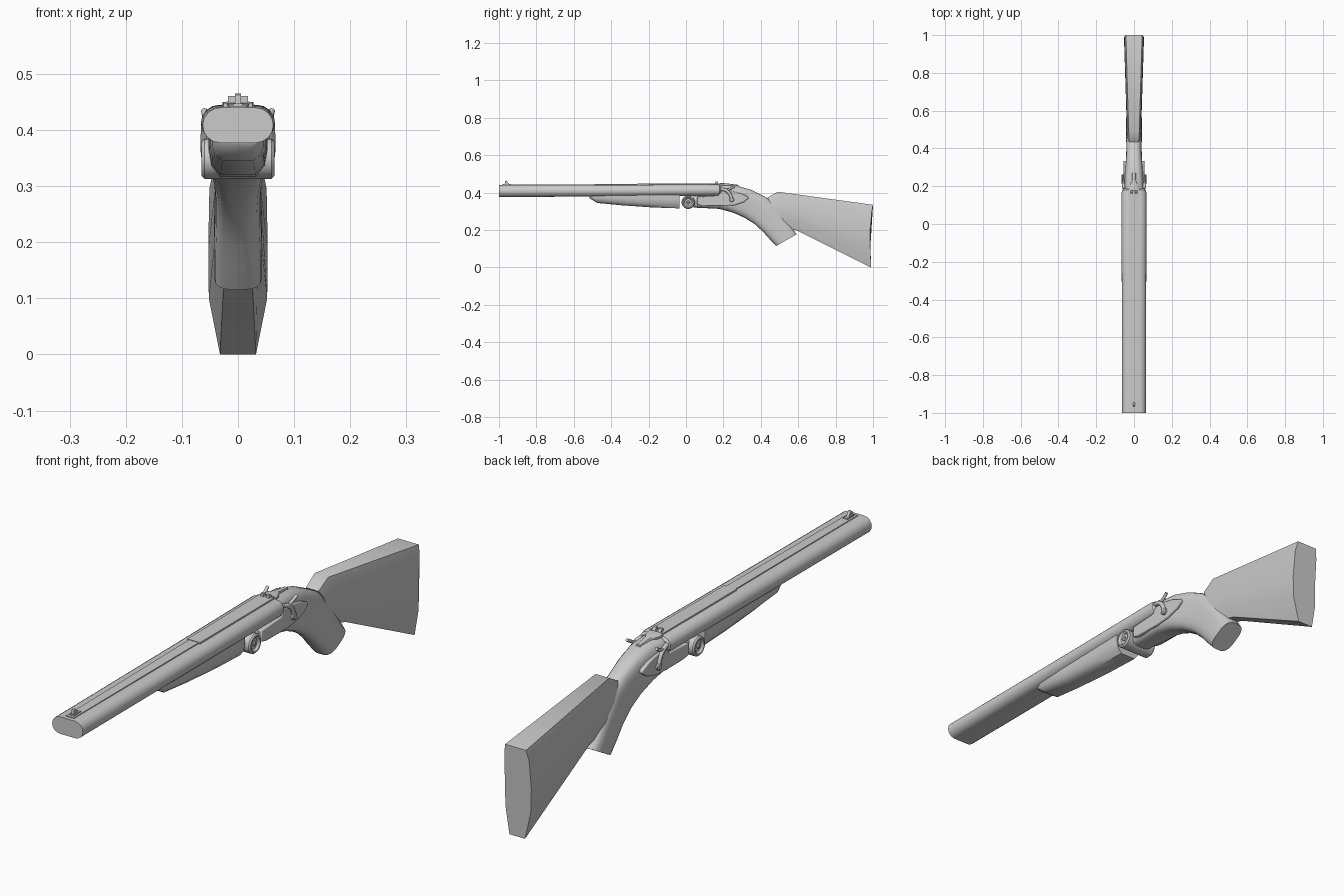
import bpy, bmesh, math

if "Cube" in bpy.data.objects:
    bpy.data.objects.remove(bpy.data.objects["Cube"])

def finish(name, bm, angle=35):
    bmesh.ops.recalc_face_normals(bm, faces=bm.faces)
    me = bpy.data.meshes.new(name)
    bm.to_mesh(me)
    bm.free()
    ob = bpy.data.objects.new(name, me)
    bpy.context.collection.objects.link(ob)
    bpy.ops.object.select_all(action='DESELECT')
    ob.select_set(True)
    bpy.context.view_layer.objects.active = ob
    bpy.ops.object.shade_smooth_by_angle(angle=math.radians(angle))
    return ob

def skin(name, rings, angle=35):
    """Bridge closed rings of points and cap both ends."""
    bm = bmesh.new()
    vs = [[bm.verts.new(p) for p in r] for r in rings]
    n = len(rings[0])
    for a, b in zip(vs, vs[1:]):
        for i in range(n):
            j = (i + 1) % n
            bm.faces.new((a[i], a[j], b[j], b[i]))
    bm.faces.new(vs[0])
    bm.faces.new(vs[-1])
    return finish(name, bm, angle)

def loft(name, section, stations, angle=35):
    """Stations: top y, top z, bottom y, bottom z, half width."""
    rings = []
    for ty, tz, by, bz, w in stations:
        rings.append([(u * w, (ty + by) / 2 + v * (ty - by) / 2,
                       (tz + bz) / 2 + v * (tz - bz) / 2) for u, v in section])
    return skin(name, rings, angle)

def superellipse(p, n):
    out = []
    for i in range(n):
        a = 2 * math.pi * (i + .5) / n
        c, s = math.cos(a), math.sin(a)
        out.append((math.copysign(abs(c) ** (2 / p), c), math.copysign(abs(s) ** (2 / p), s)))
    return out

def stadium(n):
    right = [(.5 + .5 * math.cos(a), math.sin(a))
             for a in [-math.pi / 2 + math.pi * i / n for i in range(n + 1)]]
    return right + [(-u, -v) for u, v in right]

def plate(name, outline, x0, x1, bevel=0.0):
    """Extrude a y,z outline between x0 and x1."""
    ob = skin(name, [[(x, y, z) for y, z in outline] for x in (x0, x1)])
    if bevel:
        m = ob.modifiers.new("bevel", 'BEVEL')
        m.width, m.segments = bevel, 2
    return ob

def mirror(ob):
    ob.modifiers.new("mirror", 'MIRROR')

def lathe_x(name, profile, y, z, n=24):
    rings = [[(x, y + r * math.cos(2 * math.pi * i / n), z + r * math.sin(2 * math.pi * i / n))
              for i in range(n)] for x, r in profile]
    return skin(name, rings)

# Joined double barrels
loft("barrels", stadium(8), [
    (-1, .44, -1, .377, .063), (-.25, .442, -.25, .38, .065), (.165, .445, .165, .382, .066),
    (.18, .442, .18, .385, .063), (.187, .434, .187, .392, .055)])

# Raised sighting ribs
box = [(1, 1), (-1, 1), (-1, -1), (1, -1)]
loft("front_rib", box, [(-.985, .443, -.985, .43, .016), (-.25, .446, -.25, .43, .02)])
loft("rear_rib", box, [(-.26, .448, -.26, .43, .026), (.172, .45, .172, .43, .028)])

# Sights
plate("front_sight", [(-.97, .44), (-.968, .462), (-.96, .465), (-.953, .455), (-.94, .44)], -.005, .005)
loft("front_sight_base", box, [(-.975, .447, -.975, .438, .009), (-.935, .447, -.935, .438, .009)])
for s in (-1, 1):
    plate("rear_sight_leaf", [(.158, .445), (.158, .461), (.168, .461), (.176, .445)], s * .005, s * .018)

# Wooden fore-end under the barrels
fore = [(1, 1), (1, .2), (.9, -.5), (.6, -1), (-.6, -1), (-.9, -.5), (-1, .2), (-1, 1)]
loft("fore_end", fore, [
    (-.52, .39, -.515, .37, .036), (-.49, .392, -.475, .345, .046), (-.35, .394, -.35, .333, .05),
    (-.18, .395, -.18, .321, .052), (-.035, .396, -.035, .316, .053)], 50)

# Hinge drum with recessed ends
half = [(.057, .008), (.057, .019), (.061, .023), (.065, .026), (.065, .031), (.06, .036), (.045, .036)]
lathe_x("hinge_drum", [(-x, r) for x, r in half] + [(x, r) for x, r in reversed(half)], .012, .349)
mirror(lathe_x("hinge_pin", [(.05, .009), (.06, .009), (.063, .005)], .012, .349, 12))

# Receiver flowing into the grip
loft("receiver_grip", superellipse(3.2, 20), [
    (.04, .386, .04, .32, .044), (.172, .39, .165, .314, .052), (.18, .441, .18, .312, .054),
    (.27, .438, .245, .295, .05), (.345, .417, .31, .267, .044), (.405, .388, .365, .233, .041),
    (.455, .36, .41, .192, .041), (.52, .28, .445, .153, .043), (.592, .178, .482, .115, .043)])

# Shoulder stock: half outlines (y, z, half width) from top to bottom
def stock_ring(pts):
    return [(w, y, z) for y, z, w in pts] + [(-w, y, z) for y, z, w in reversed(pts)]

skin("shoulder_stock", [stock_ring(p) for p in (
    [(.435, .373, .026), (.45, .35, .034), (.47, .31, .036), (.50, .25, .034), (.53, .215, .022)],
    [(.49, .405, .028), (.51, .37, .036), (.54, .31, .039), (.57, .25, .037), (.60, .195, .022)],
    [(1, .335, .043), (.993, .295, .051), (.983, .19, .053), (.985, .1, .052), (.99, 0, .032)])], 60)

# Lock plates on both sides
lock = [(.06, .335), (.09, .329), (.2, .328), (.26, .333), (.31, .35), (.335, .37), (.33, .381),
        (.29, .398), (.24, .408), (.19, .408), (.175, .385), (.06, .378)]
mirror(plate("lock_plate", lock, .035, .056, .004))

# Hammers: curved arm, striking nose and thumb spur
def rod(name, pts, r):
    cu = bpy.data.curves.new(name, 'CURVE')
    cu.dimensions = '3D'
    cu.bevel_depth, cu.bevel_resolution, cu.use_fill_caps = r, 2, True
    cu.resolution_u = 5
    sp = cu.splines.new('BEZIER')
    sp.bezier_points.add(len(pts) - 1)
    for b, p in zip(sp.bezier_points, pts):
        b.co = p
        b.handle_left_type = b.handle_right_type = 'AUTO'
    bpy.context.collection.objects.link(bpy.data.objects.new(name, cu))

for s in (-1, 1):
    rod("hammer_arm", [(s * .058, .245, .36), (s * .058, .238, .385), (s * .057, .218, .41),
                       (s * .053, .187, .42)], .0085)
    rod("hammer_spur", [(s * .056, .212, .412), (s * .057, .235, .42), (s * .06, .26, .434)], .006)
mirror(lathe_x("hammer_screw", [(.05, .013), (.063, .013), (.066, .009)], .244, .362, 16))

# Opening lever on the tang
loft("top_lever", superellipse(3, 12), [
    (.178, .452, .178, .43, .03), (.2, .452, .2, .43, .026), (.225, .449, .225, .43, .012),
    (.28, .442, .28, .425, .009)])
